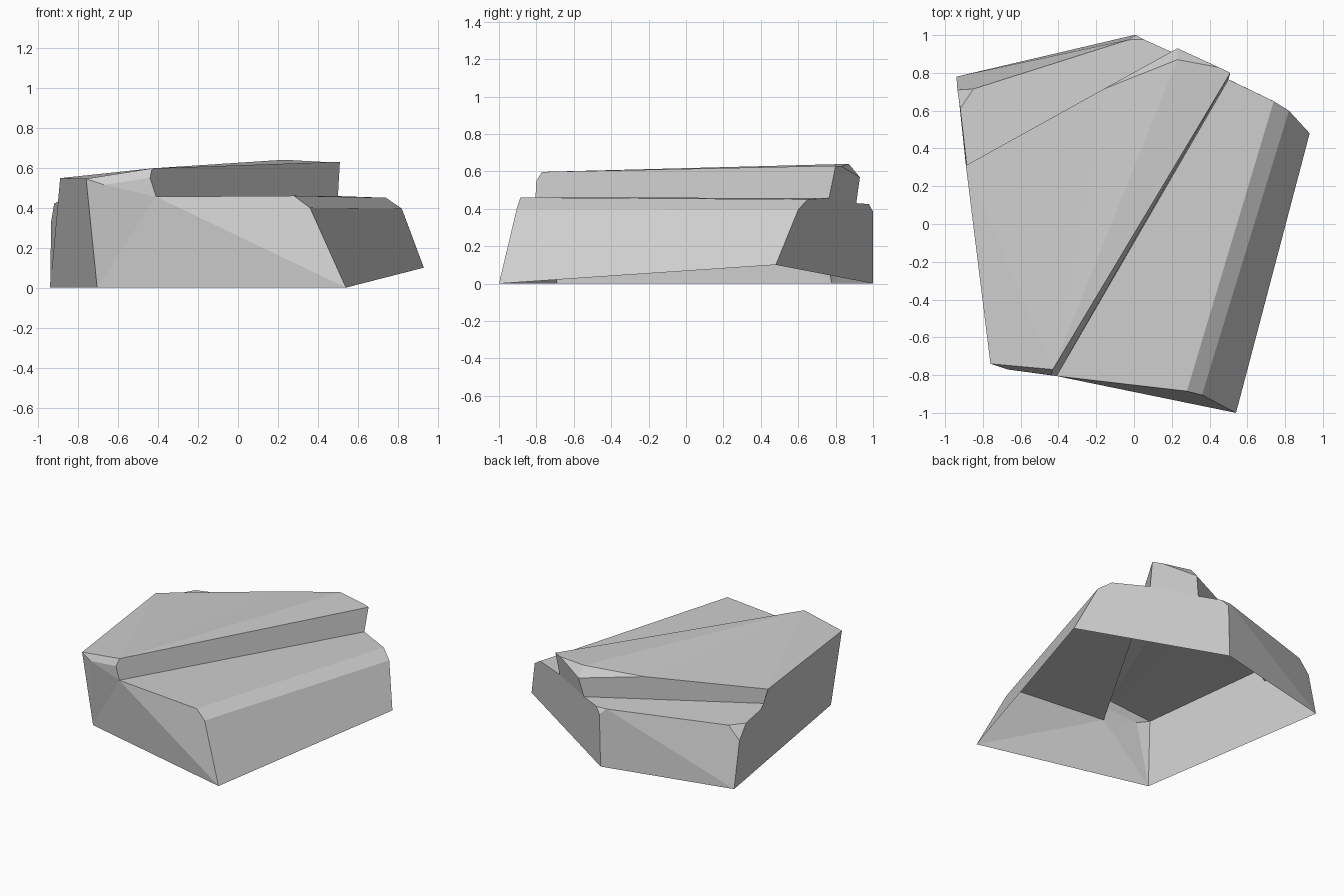
import bpy, bmesh
from mathutils import Vector

if "Cube" in bpy.data.objects:
    bpy.data.objects.remove(bpy.data.objects["Cube"], do_unlink=True)

stone = bpy.data.materials.new("grey_stone")
stone.use_nodes = True
grey = (0.62, 0.62, 0.62, 1)
stone.diffuse_color = grey
bsdf = stone.node_tree.nodes["Principled BSDF"]
bsdf.inputs["Base Color"].default_value = grey
bsdf.inputs["Roughness"].default_value = 0.9

# Open footprint of the boulder
foot = dict(toe=(.54, -1, 0), flank=(.93, .48, .1), back=(0, 1, 0),
            hip=(-.94, .78, 0), heel=(-.705, -.69, 0))

# Upper rim of the lower block
rim = dict(rim_front=(.36, -.905, .4), rim_back=(.82, .6, .395),
           brow_front=(.28, -.885, .46), brow_back=(.74, .65, .45),
           step_front=(-.41, -.805, .455), step_back=(.5, .765, .458),
           tail=(.2, .91, .43), ridge_right=(.05, .978, .425),
           ridge_left=(-.03, .975, .425), shoulder=(.01, 1, .385),
           corner=(-.85, .715, .425), side=(-.935, .71, .33),
           side_top=(-.92, .61, .42), root=(-.885, .31, .44))

# Crown of the tilted slab
crown = dict(lip=(-.67, -.77, .515), nose=(-.76, -.74, .545),
             edge_low=(-.44, -.8, .55), edge_front=(-.43, -.77, .597),
             edge_back=(.51, .8, .63), edge_end=(.45, .829, .628),
             peak=(.23, .87, .64), spur=(.23, .93, .568),
             bend=(-.16, .715, .6), left=(-.89, .31, .548))
points = {**foot, **rim, **crown}


def shell(name, facets):
    """Open faceted shell; each facet is a row of point names."""
    bm = bmesh.new()
    verts = {}
    for row in facets:
        loop = []
        for key in row.split():
            if key not in verts:
                verts[key] = bm.verts.new(points[key])
            loop.append(verts[key])
        bm.faces.new(loop)
    bmesh.ops.recalc_face_normals(bm, faces=bm.faces[:])
    bm.normal_update()
    # Turn the whole shell outward if needed
    middle = sum((v.co for v in bm.verts), Vector()) / len(bm.verts)
    outward = sum(f.calc_area() * f.normal.dot(f.calc_center_median() - middle)
                  for f in bm.faces)
    if outward < 0:
        bmesh.ops.reverse_faces(bm, faces=bm.faces[:])
    mesh = bpy.data.meshes.new(name)
    bm.to_mesh(mesh)
    bm.free()
    mesh.materials.append(stone)
    obj = bpy.data.objects.new(name, mesh)
    bpy.context.collection.objects.link(obj)
    return obj


# Lower block: walls, chamfers and the two ledges around the slab
shell("lower_block", [
    "heel toe step_front",
    "toe rim_front brow_front step_front",
    "heel step_front lip",
    "heel lip nose",
    "toe flank rim_back rim_front",
    "rim_front rim_back brow_back brow_front",
    "brow_front brow_back step_back step_front",
    "flank back shoulder ridge_right tail step_back brow_back rim_back",
    "back hip ridge_left shoulder",
    "hip side corner ridge_left",
    "shoulder ridge_left ridge_right",
    "side side_top corner",
    "corner side_top root tail ridge_right ridge_left",
    "hip side side_top root",
    "hip root left",
    "hip left nose heel",
])

# Upper slab: top, step wall, front lip, back end and overhang
shell("upper_slab", [
    "edge_front edge_back edge_end peak",
    "edge_front peak bend",
    "edge_front bend left",
    "edge_front left nose",
    "nose lip edge_low edge_front",
    "lip step_front edge_low",
    "edge_low step_front step_back edge_back edge_front",
    "step_back tail spur edge_end edge_back",
    "peak edge_end spur",
    "peak spur bend",
    "bend spur left",
    "spur tail left",
    "tail root left",
])
